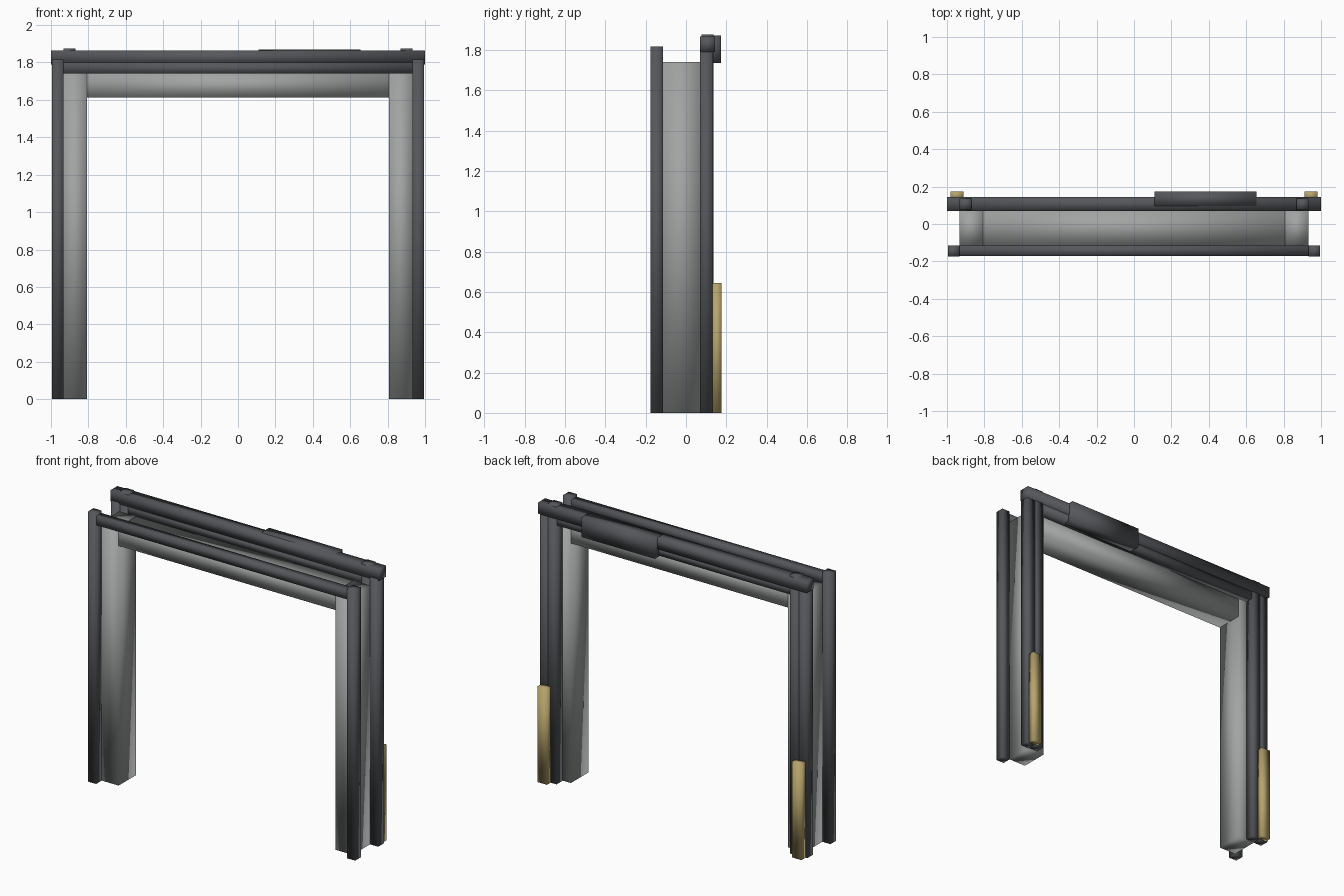
import bpy

if "Cube" in bpy.data.objects:
    bpy.data.objects.remove(bpy.data.objects["Cube"])


def material(name, rgb):
    m = bpy.data.materials.new(name)
    m.diffuse_color = (*rgb, 1)
    m.use_nodes = True
    m.node_tree.nodes["Principled BSDF"].inputs["Base Color"].default_value = m.diffuse_color
    return m


DARK = material("dark_metal", (0.09, 0.095, 0.105))
PANEL = material("grey_panel", (0.36, 0.37, 0.37))
GOLD = material("ochre", (0.47, 0.37, 0.15))


def box(name, x, y, z, mat):
    """Softly shaded box from (min, max) pairs."""
    bpy.ops.mesh.primitive_cube_add(size=1)
    o = bpy.context.object
    o.name = name
    spans = (x, y, z)
    for v in o.data.vertices:
        v.co = [s[0] if c < 0 else s[1] for c, s in zip(v.co, spans)]
    o.data.materials.append(mat)
    for p in o.data.polygons:
        p.use_smooth = True
    return o


FRONT = (-0.175, -0.115)
LINING = (-0.115, 0.07)
BACK = (0.07, 0.131)

# Uprights, mirrored left and right
for side, s in (("left", -1), ("right", 1)):
    def upright(name, x0, x1, y, z, mat):
        box(f"{side}_{name}", sorted((s * x0, s * x1)), y, z, mat)

    upright("front_post", 0.934, 0.995, FRONT, (0, 1.817), DARK)
    upright("jamb_lining", 0.808, 0.934, LINING, (0, 1.74), PANEL)
    upright("back_outer_post", 0.932, 0.995, BACK, (0, 1.80), DARK)
    upright("back_inner_post", 0.868, 0.932, (0.076, 0.136), (0, 1.875), DARK)
    upright("counterweight", 0.912, 0.982, (0.131, 0.175), (0, 0.645), GOLD)

# Header lining and beams across the opening
box("header_lining", (-0.808, 0.808), LINING, (1.613, 1.74), PANEL)
box("front_beam", (-0.934, 0.934), (-0.172, -0.115), (1.74, 1.80), DARK)
box("back_beam", (-0.868, 0.868), BACK, (1.74, 1.79), DARK)
box("top_rail", (-1, 1), (0.07, 0.145), (1.79, 1.865), DARK)

# Drive housing hung on the back of the rail
box("drive_housing", (0.11, 0.655), (0.096, 0.174), (1.735, 1.87), DARK)
